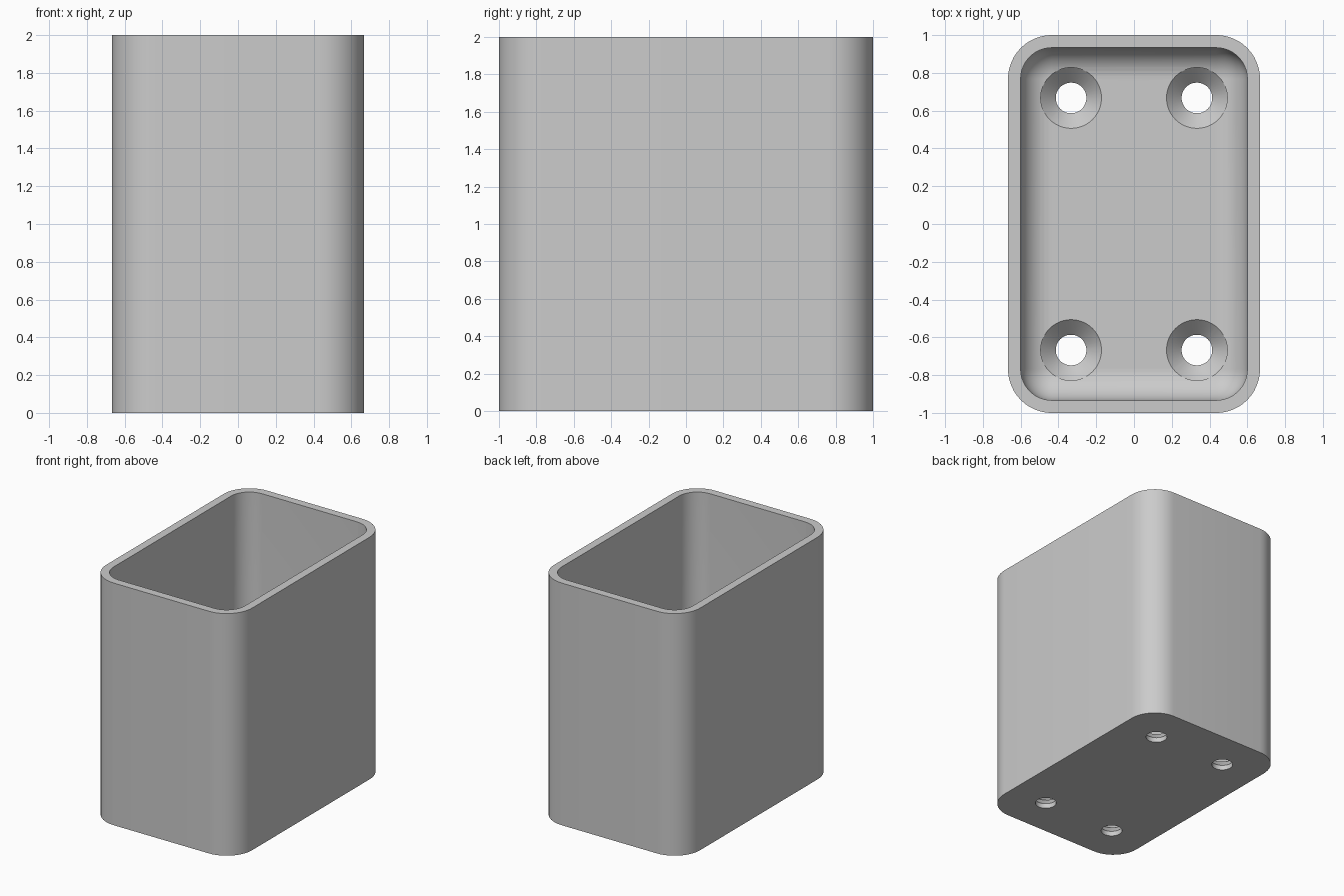
import bpy, bmesh
from math import sin, cos, pi

cube = bpy.data.objects.get("Cube")
if cube:
    bpy.data.objects.remove(cube, do_unlink=True)

HX, HY, HEIGHT = 0.667, 1.0, 2.0     # outer half sizes and height
WALL, FLOOR = 0.067, 0.12
R_OUT, R_IN = 0.233, 0.166           # corner radii
HOLE, SINK = 0.081, 0.161            # screw hole and countersink radii
SEG = 12

grey = bpy.data.materials.new("plain grey")
grey.use_nodes = True
grey.diffuse_color = (0.6, 0.6, 0.6, 1)
grey.node_tree.nodes["Principled BSDF"].inputs["Base Color"].default_value = (0.6, 0.6, 0.6, 1)


def rounded_ring(hx, hy, r, z):
    """Rounded rectangle as a closed list of points."""
    pts = []
    for q, (sx, sy) in enumerate([(1, 1), (-1, 1), (-1, -1), (1, -1)]):
        for i in range(SEG + 1):
            a = (q + i / SEG) * pi / 2
            pts.append((sx * (hx - r) + r * cos(a), sy * (hy - r) + r * sin(a), z))
    return pts


def circle(x, y, r, z, n=48):
    return [(x + r * cos(2 * pi * i / n), y + r * sin(2 * pi * i / n), z) for i in range(n)]


def loft(bm, rings):
    """Join successive rings with quads and cap both ends."""
    loops = [[bm.verts.new(p) for p in ring] for ring in rings]
    for a, b in zip(loops, loops[1:]):
        for i in range(len(a)):
            j = (i + 1) % len(a)
            bm.faces.new((a[i], a[j], b[j], b[i]))
    bm.faces.new(loops[0][::-1])
    bm.faces.new(loops[-1])


def make_object(name, bm):
    bmesh.ops.remove_doubles(bm, verts=bm.verts, dist=1e-4)
    bmesh.ops.recalc_face_normals(bm, faces=bm.faces)
    mesh = bpy.data.meshes.new(name)
    bm.to_mesh(mesh)
    bm.free()
    mesh.materials.append(grey)
    ob = bpy.data.objects.new(name, mesh)
    bpy.context.collection.objects.link(ob)
    return ob


# Open box: outer wall, flat rim, inner wall, rounded transition to the floor
ix, iy = HX - WALL, HY - WALL
rings = [rounded_ring(HX, HY, R_OUT, 0), rounded_ring(HX, HY, R_OUT, HEIGHT),
         rounded_ring(ix, iy, R_IN, HEIGHT)]
for k in range(SEG + 1):
    a = k / SEG * pi / 2
    inset = R_IN * (1 - cos(a))
    rings.append(rounded_ring(ix - inset, iy - inset, R_IN - inset, FLOOR + R_IN * (1 - sin(a))))
bm = bmesh.new()
loft(bm, rings)
box = make_object("open_box", bm)

# Countersunk screw holes through the floor
bm = bmesh.new()
step = FLOOR - (SINK - HOLE)
for x in (-0.333, 0.333):
    for y in (-0.667, 0.667):
        loft(bm, [circle(x, y, HOLE, -0.1), circle(x, y, HOLE, step),
                  circle(x, y, SINK, FLOOR), circle(x, y, SINK, FLOOR + 0.2)])
cutter = make_object("screw_hole_cutter", bm)
cutter.hide_render = True

cut = box.modifiers.new("screw_holes", 'BOOLEAN')
cut.operation, cut.solver, cut.object = 'DIFFERENCE', 'EXACT', cutter
bpy.ops.object.select_all(action='DESELECT')
bpy.context.view_layer.objects.active = box
box.select_set(True)
bpy.ops.object.modifier_apply(modifier=cut.name)
bpy.data.objects.remove(cutter, do_unlink=True)
bpy.ops.object.shade_smooth_by_angle(angle=pi / 6)
